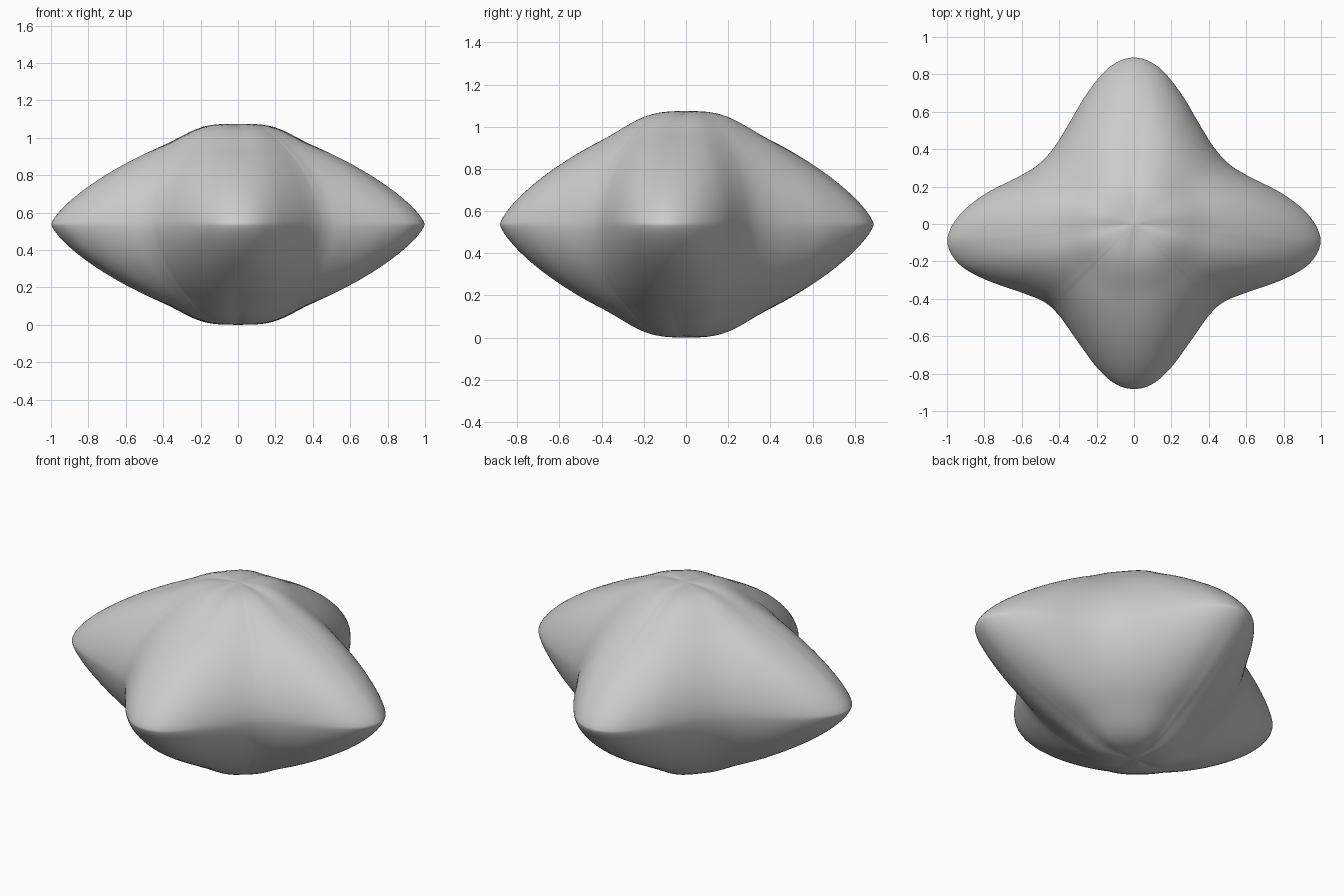
import bpy, bmesh, math
from mathutils import Vector

if "Cube" in bpy.data.objects:
    bpy.data.objects.remove(bpy.data.objects["Cube"])

MID, HALF = 0.5375, 0.5375   # height of the equator and half thickness
RINGS, SUB = 28, 6

# right half of the widest outline seen from above, front tip to back tip
half = [(0, -0.882), (0.1, -0.855), (0.2, -0.765), (0.3, -0.63), (0.4, -0.49),
        (0.48, -0.417), (0.6, -0.367), (0.8, -0.295), (0.94, -0.21), (0.998, -0.09),
        (0.94, 0.04), (0.8, 0.158), (0.6, 0.262), (0.5, 0.328), (0.42, 0.42),
        (0.34, 0.55), (0.25, 0.70), (0.13, 0.84), (0, 0.89)]
ctrl = [Vector(p) for p in half] + [Vector((-x, y)) for x, y in half[-2:0:-1]]


def smooth_loop(pts, sub):
    """Closed Catmull-Rom curve through the points."""
    out, n = [], len(pts)
    for i in range(n):
        a, b, c, d = (pts[(i + k) % n] for k in (-1, 0, 1, 2))
        for j in range(sub):
            t = j / sub
            out.append(0.5 * (2 * b + (c - a) * t + (2 * a - 5 * b + 4 * c - d) * t * t
                              + (3 * b - a - 3 * c + d) * t ** 3))
    return out


def height(p, s):
    """Half thickness at fraction s from the centre to outline point p."""
    tip = 1.0 if abs(p.x) > abs(p.y) else 0.885
    w = min(1, max(0, (p.length - 0.59) / (tip - 0.59)))
    e = 1.8 - 0.43 * w                       # sharper profile along the arms
    h = HALF * max(0, 1 - s ** e) ** (1 / e)
    rho = s * p.length
    if rho < 0.4:                            # rounder crown
        h += 0.02 * math.sin(math.pi * rho / 0.4) ** 2
    return h


# four-armed body: rings from the top pole to the bottom pole
outline = smooth_loop(ctrl, SUB)
n = len(outline)
bm = bmesh.new()
top = bm.verts.new((0, 0, MID + HALF))
bottom = bm.verts.new((0, 0, MID - HALF))
rings = []
for k in range(1, 2 * RINGS):
    s = math.sin(math.pi * k / (2 * RINGS))
    side = 1 if k < RINGS else -1
    rings.append([bm.verts.new((p.x * s, p.y * s,
                                MID + (0 if k == RINGS else side * height(p, s))))
                  for p in outline])
for i in range(n):
    j = (i + 1) % n
    bm.faces.new((top, rings[0][i], rings[0][j]))
    bm.faces.new((bottom, rings[-1][j], rings[-1][i]))
    for a, b in zip(rings, rings[1:]):
        bm.faces.new((a[i], b[i], b[j], a[j]))
bmesh.ops.recalc_face_normals(bm, faces=bm.faces)
for f in bm.faces:
    f.smooth = True

mesh = bpy.data.meshes.new("four_armed_body")
bm.to_mesh(mesh)
bm.free()
body = bpy.data.objects.new("four_armed_body", mesh)
bpy.context.collection.objects.link(body)
